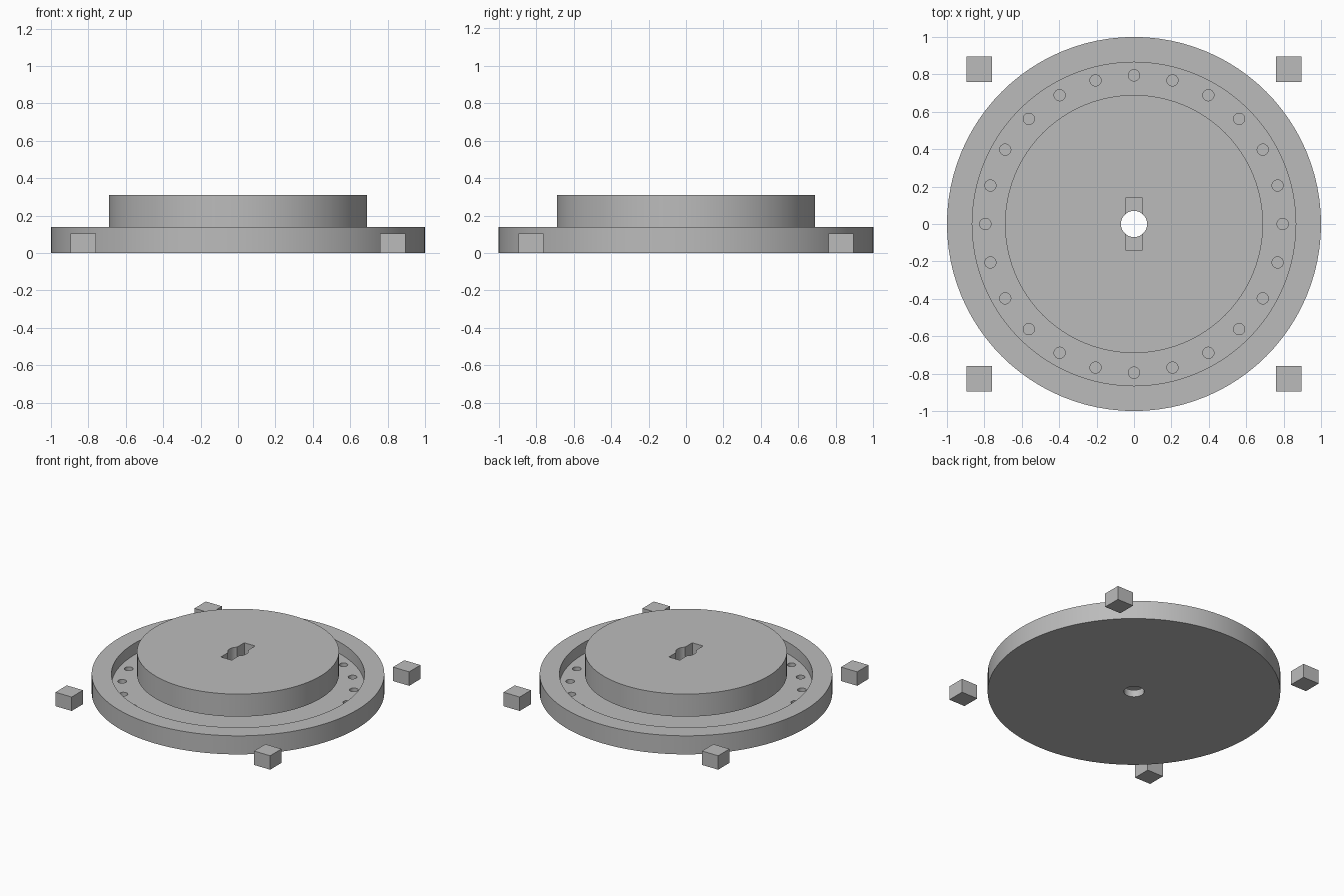
import bpy, bmesh, math
from mathutils import Matrix, Vector

if "Cube" in bpy.data.objects:
    bpy.data.objects.remove(bpy.data.objects["Cube"])

grey = bpy.data.materials.new("plain_grey")
grey.diffuse_color = (0.5, 0.5, 0.5, 1)
grey.use_nodes = True
grey.node_tree.nodes["Principled BSDF"].inputs["Base Color"].default_value = grey.diffuse_color


def make(name, bm):
    bmesh.ops.recalc_face_normals(bm, faces=bm.faces)
    me = bpy.data.meshes.new(name)
    bm.to_mesh(me)
    bm.free()
    me.materials.append(grey)
    ob = bpy.data.objects.new(name, me)
    bpy.context.collection.objects.link(ob)
    return ob


def lathe(name, profile, n=96):
    """Ring solid from a closed (radius, z) profile."""
    bm = bmesh.new()
    rings = []
    for i in range(n):
        a = 2 * math.pi * i / n
        rings.append([bm.verts.new((r * math.cos(a), r * math.sin(a), z)) for r, z in profile])
    m = len(profile)
    for i in range(n):
        p, q = rings[i], rings[(i + 1) % n]
        for j in range(m):
            k = (j + 1) % m
            bm.faces.new((p[j], q[j], q[k], p[k]))
    return make(name, bm)


def box(name, centre, size):
    bm = bmesh.new()
    bmesh.ops.create_cube(bm, size=1, matrix=Matrix.Translation(Vector(centre)) @ Matrix.Diagonal((*size, 1)))
    return make(name, bm)


def cut(ob, cutter):
    mod = ob.modifiers.new("cut", 'BOOLEAN')
    mod.operation = 'DIFFERENCE'
    mod.solver = 'EXACT'
    mod.object = cutter
    bpy.context.view_layer.objects.active = ob
    bpy.ops.object.modifier_apply(modifier=mod.name)
    bpy.data.objects.remove(cutter)


def smooth(ob):
    bpy.ops.object.select_all(action='DESELECT')
    ob.select_set(True)
    bpy.context.view_layer.objects.active = ob
    bpy.ops.object.shade_smooth_by_angle(angle=math.radians(30))


# Base dish: raised rim, recessed floor, centre hole
FLOOR = 0.053
base = lathe("base_dish", [(0.07, 0), (1, 0), (1, 0.14), (0.865, 0.14), (0.865, FLOOR), (0.07, FLOOR)])

# Ring of 24 blind holes in the floor
bm = bmesh.new()
for i in range(24):
    a = 2 * math.pi * i / 24
    pos = Vector((0.795 * math.cos(a), 0.795 * math.sin(a), 0.06))
    bmesh.ops.create_cone(bm, cap_ends=True, segments=24, radius1=0.03, radius2=0.03,
                          depth=0.07, matrix=Matrix.Translation(pos))
cut(base, make("hole_cutter", bm))
smooth(base)

# Upper disc with a centre hole and keyway slot
disc = lathe("upper_disc", [(0.07, 0.14), (0.69, 0.14), (0.69, 0.31), (0.07, 0.31)])
cut(disc, box("slot_cutter", (0, 0, 0.22), (0.09, 0.28, 0.4)))
smooth(disc)

# Four loose corner blocks
for sx, side in ((-1, "left"), (1, "right")):
    for sy, end in ((-1, "front"), (1, "back")):
        box(f"block_{end}_{side}", (sx * 0.828, sy * 0.828, 0.0525), (0.135, 0.135, 0.105))
